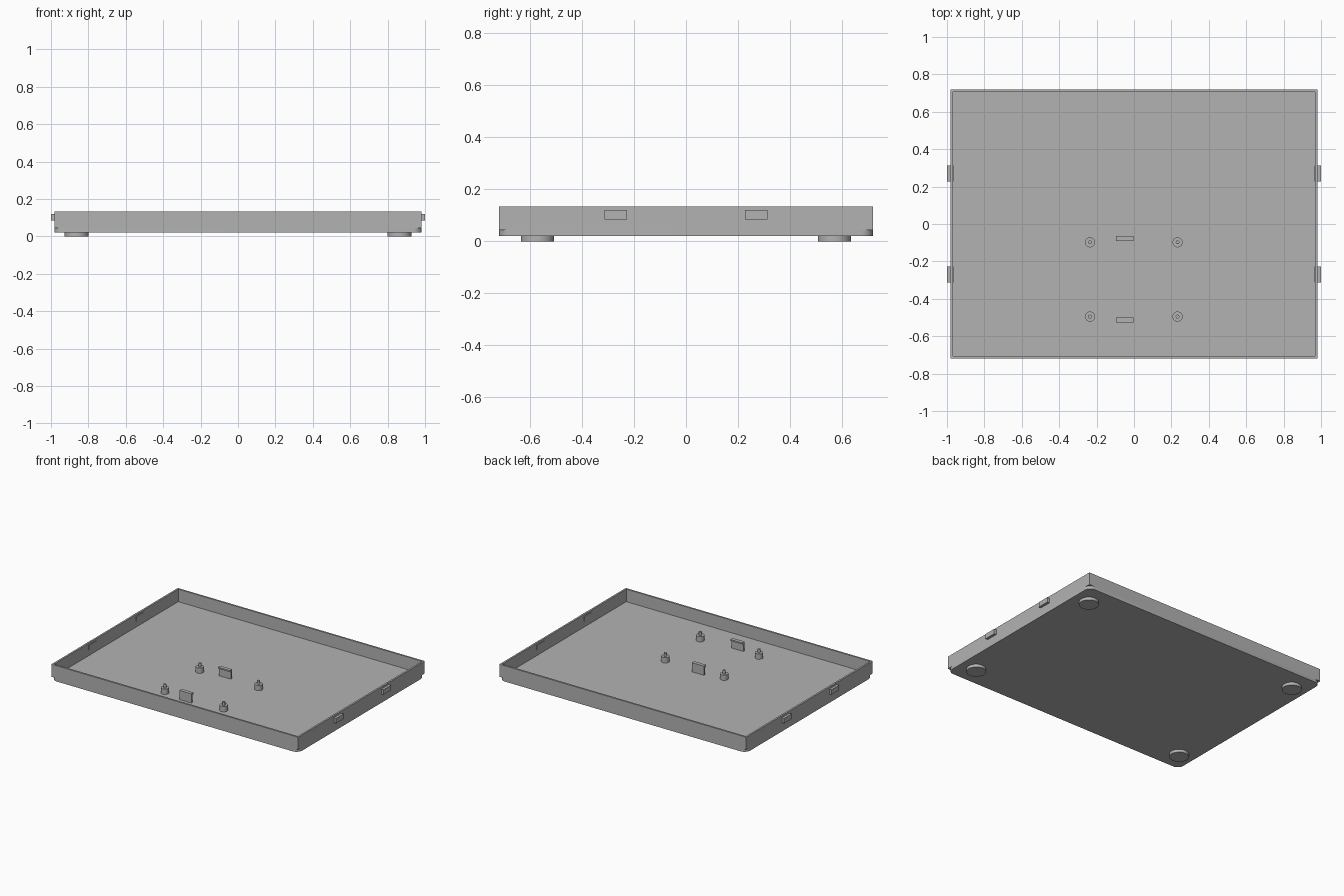
import bpy, bmesh, math

cube = bpy.data.objects.get("Cube")
if cube:
    bpy.data.objects.remove(cube, do_unlink=True)

GREY = (0.45, 0.45, 0.45, 1.0)
grey = bpy.data.materials.new("plain_grey")
grey.use_nodes = True
grey.diffuse_color = GREY
grey.node_tree.nodes["Principled BSDF"].inputs["Base Color"].default_value = GREY

HX, HY = 0.982, 0.718          # tray half sizes
BOTTOM, FLOOR, RIM = 0.021, 0.044, 0.134
WALL = 0.013


def finish(name, bm, smooth=False):
    bmesh.ops.recalc_face_normals(bm, faces=bm.faces)
    mesh = bpy.data.meshes.new(name)
    bm.to_mesh(mesh)
    bm.free()
    mesh.materials.append(grey)
    obj = bpy.data.objects.new(name, mesh)
    bpy.context.collection.objects.link(obj)
    if smooth:
        bpy.ops.object.select_all(action='DESELECT')
        obj.select_set(True)
        bpy.context.view_layer.objects.active = obj
        bpy.ops.object.shade_smooth_by_angle(angle=math.radians(35))
    return obj


def outline(hx, hy, r=0.0, steps=8):
    """Rectangle outline, with rounded corners when r is given."""
    if r == 0:
        return [(hx, hy), (-hx, hy), (-hx, -hy), (hx, -hy)]
    pts = []
    for k, (sx, sy) in enumerate([(1, 1), (-1, 1), (-1, -1), (1, -1)]):
        for i in range(steps + 1):
            a = math.pi / 2 * (k + i / steps)
            pts.append((sx * (hx - r) + r * math.cos(a), sy * (hy - r) + r * math.sin(a)))
    return pts


def prism(name, pts, to3d, depth, smooth=False):
    """Extrude a flat profile along a vector."""
    bm = bmesh.new()
    face = bm.faces.new([bm.verts.new(to3d(*p)) for p in pts])
    ext = bmesh.ops.extrude_face_region(bm, geom=[face])
    bmesh.ops.translate(bm, vec=depth, verts=[v for v in ext["geom"] if isinstance(v, bmesh.types.BMVert)])
    return finish(name, bm, smooth)


def box(name, x0, x1, y0, y1, z0, z1):
    pts = [(x0, y0), (x1, y0), (x1, y1), (x0, y1)]
    return prism(name, pts, lambda x, y: (x, y, z0), (0, 0, z1 - z0))


def turned(name, x, y, profile, sides=32):
    """Stacked rings of (radius, height), capped at both ends."""
    bm = bmesh.new()
    rings = [[bm.verts.new((x + r * math.cos(math.tau * i / sides),
                            y + r * math.sin(math.tau * i / sides), z))
              for i in range(sides)] for r, z in profile]
    for a, b in zip(rings, rings[1:]):
        for i in range(sides):
            j = (i + 1) % sides
            bm.faces.new((a[i], a[j], b[j], b[i]))
    bm.faces.new(rings[0][::-1])
    bm.faces.new(rings[-1])
    return finish(name, bm, True)


# Floor plate with rounded corners
prism("floor_plate", outline(HX, HY, 0.045), lambda x, y: (x, y, BOTTOM),
      (0, 0, FLOOR - BOTTOM), True)

# Square-cornered rim wall, open through the middle
bm = bmesh.new()
loops = [[bm.verts.new((x, y, z)) for x, y in outline(HX - w, HY - w)]
         for w, z in [(0, FLOOR), (0, RIM), (WALL, RIM), (WALL, FLOOR)]]
for k in range(4):
    a, b = loops[k], loops[(k + 1) % 4]
    for i in range(4):
        j = (i + 1) % 4
        bm.faces.new((a[i], a[j], b[j], b[i]))
finish("rim_wall", bm)

# Feet
for sx in (-1, 1):
    for sy in (-1, 1):
        side = ("front" if sy < 0 else "back") + ("_left" if sx > 0 else "_right")
        turned(side + "_foot", sx * 0.863, sy * 0.571, [(0.064, 0), (0.064, BOTTOM)], 48)
        # Snap tabs through the side walls
        x0, x1 = sorted((sx * 0.966, sx * 1.0))
        y0, y1 = sorted((sy * 0.226, sy * 0.313))
        box(side + "_snap_tab", x0, x1, y0, y1, 0.084, 0.12)

# Board standoffs with locating pins
for x in (-0.235, 0.233):
    for y in (-0.098, -0.495):
        turned("standoff", x, y, [(0.027, FLOOR), (0.027, 0.082), (0.01, 0.082), (0.01, 0.106)])

# Board clips, their hooks facing each other
hook = [(0, FLOOR), (0.014, FLOOR), (0.014, 0.094), (0.026, 0.1), (0.026, 0.11), (0, 0.11)]
for name, y, d in (("front_board_clip", -0.527, 1), ("back_board_clip", -0.064, -1)):
    prism(name, hook, lambda u, z: (-0.097, y + d * u, z), (0.095, 0, 0))
